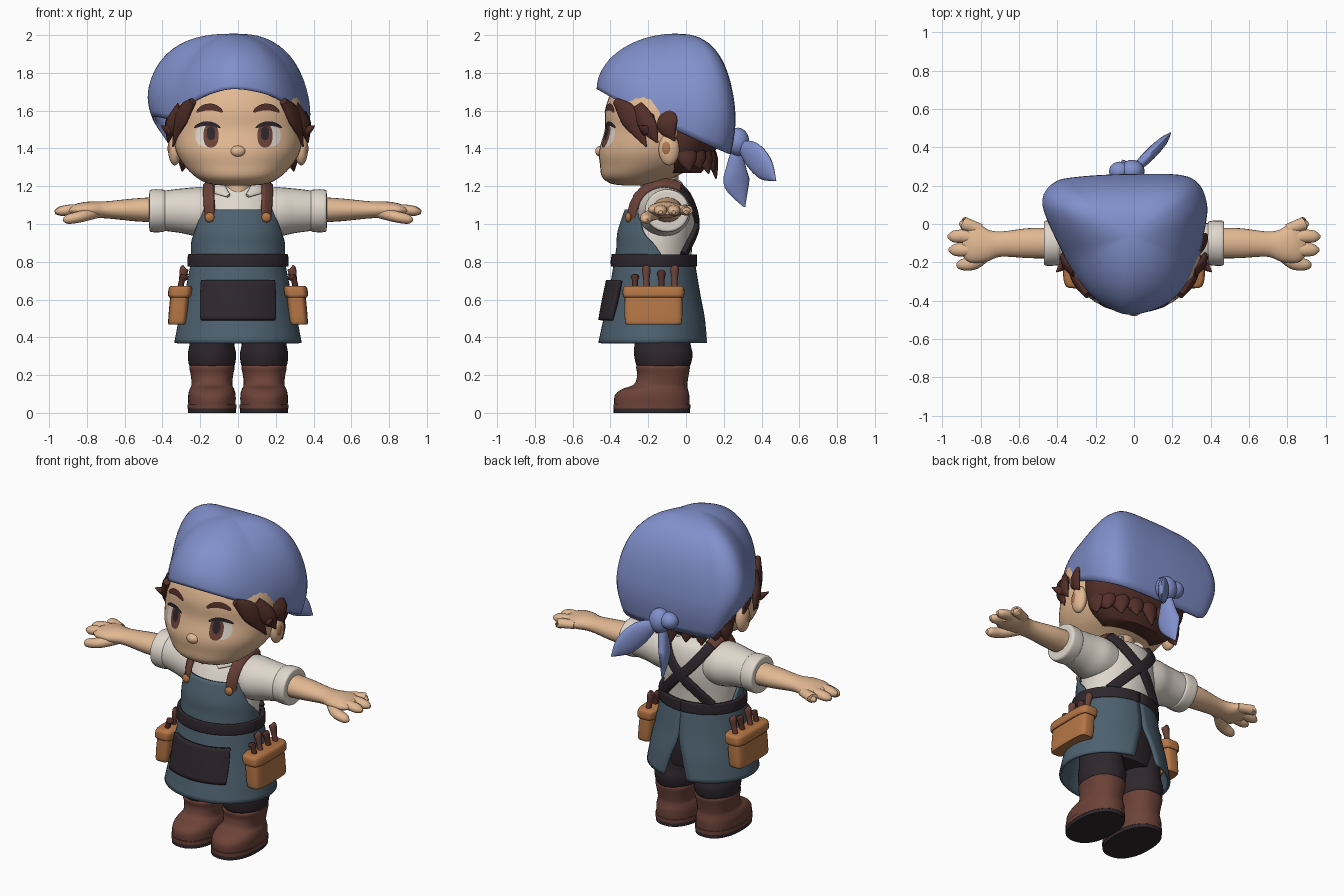
import bpy, bmesh, math
from mathutils import Vector
from mathutils.bvhtree import BVHTree

if "Cube" in bpy.data.objects:
    bpy.data.objects.remove(bpy.data.objects["Cube"])


def material(name, *rgb):
    m = bpy.data.materials.new(name)
    m.use_nodes = True
    m.diffuse_color = (*rgb, 1)
    m.node_tree.nodes["Principled BSDF"].inputs["Base Color"].default_value = (*rgb, 1)
    return m


SKIN = material("skin", .76, .48, .29)
BLUSH = material("skin_shadow", .45, .2, .09)
HAIR = material("brown_hair", .085, .028, .022)
SCARF = material("blue_cloth", .22, .28, .6)
SHIRT = material("cream_cloth", .74, .68, .61)
APRON = material("slate_cloth", .075, .12, .16)
DARK = material("charcoal_cloth", .028, .02, .026)
BOOT = material("red_brown_leather", .15, .055, .04)
TAN = material("tan_leather", .46, .18, .06)
SIDES = (("left", 1), ("right", -1))


def smooth(rows, k=4, closed=False):
    """Catmull-Rom resampling of tuples."""
    n, out = len(rows), []
    pick = (lambda i: rows[i % n]) if closed else (lambda i: rows[max(0, min(n - 1, i))])
    for i in range(n if closed else n - 1):
        a, b, c, d = (pick(i + j) for j in (-1, 0, 1, 2))
        for j in range(k):
            t = j / k
            out.append(tuple(q + t * (r - p) / 2 + t * t * (2 * p - 5 * q + 4 * r - s) / 2
                             + t ** 3 * (3 * q - p - 3 * r + s) / 2
                             for p, q, r, s in zip(a, b, c, d)))
    return out if closed else out + [tuple(rows[-1])]


def finish(name, bm, mat, thick=0):
    bmesh.ops.recalc_face_normals(bm, faces=bm.faces)
    me = bpy.data.meshes.new(name)
    bm.to_mesh(me)
    bm.free()
    me.materials.append(mat)
    ob = bpy.data.objects.new(name, me)
    bpy.context.collection.objects.link(ob)
    bpy.ops.object.select_all(action="DESELECT")
    ob.select_set(True)
    bpy.context.view_layer.objects.active = ob
    bpy.ops.object.shade_smooth_by_angle(angle=math.radians(45))
    if thick:
        mod = ob.modifiers.new("thickness", "SOLIDIFY")
        mod.thickness, mod.offset = thick, 0
    return ob


def skin_rows(name, rows, mat, ring=True, caps=(True, True), thick=0):
    """Joins rows of points into a surface."""
    bm = bmesh.new()
    vs = [[bm.verts.new(p) for p in row] for row in rows]
    n = len(vs[0])
    for a, b in zip(vs, vs[1:]):
        for i in range(n if ring else n - 1):
            j = (i + 1) % n
            bm.faces.new((a[i], a[j], b[j], b[i]))
    for use, row in zip(caps, (vs[0], vs[-1])):
        if use:
            bm.faces.new(row)
    return finish(name, bm, mat, thick)


def oval(a, power=2):
    f = lambda v: math.copysign(abs(v) ** (2 / power), v)
    return f(math.cos(a)), f(math.sin(a))


def loft(name, rings, mat, power=2, n=40):
    """Rings of (z, cx, cy, rx, ry)."""
    rows = []
    for z, cx, cy, rx, ry in smooth(rings):
        pts = (oval(2 * math.pi * i / n, power) for i in range(n))
        rows.append([(cx + rx * u, cy + ry * v, z) for u, v in pts])
    return skin_rows(name, rows, mat)


def wrap(name, rings, mat, thick=.015, n=48):
    """Open sheet of rings (z, cy, rx, ry, half angle measured from the front)."""
    rows = []
    for z, cy, rx, ry, half in smooth(rings):
        angles = (math.radians(half) * (2 * i / n - 1) for i in range(n + 1))
        rows.append([(rx * math.sin(a), cy - ry * math.cos(a), z) for a in angles])
    return skin_rows(name, rows, mat, False, (False, False), thick)


def sweep(name, pts, mat, up=(0, 0, 1), centre=None, power=2, n=16):
    """Path of (x, y, z, half width, half height); height points up or away from centre."""
    path, rows = smooth(pts, 5), []
    for i, (x, y, z, w, h) in enumerate(path):
        p = Vector((x, y, z))
        t = Vector(path[min(i + 1, len(path) - 1)][:3]) - Vector(path[max(i - 1, 0)][:3])
        side = t.cross(p - Vector(centre) if centre else Vector(up)).normalized()
        out = side.cross(t).normalized()
        sect = (oval(2 * math.pi * j / n, power) for j in range(n))
        rows.append([p + side * w * u + out * h * v for u, v in sect])
    return skin_rows(name, rows, mat)


def ball(name, loc, size, mat):
    bm = bmesh.new()
    bmesh.ops.create_uvsphere(bm, u_segments=24, v_segments=14, radius=1)
    bmesh.ops.scale(bm, vec=size, verts=bm.verts)
    bmesh.ops.translate(bm, vec=loc, verts=bm.verts)
    return finish(name, bm, mat)


# Head, nose and neck
head = loft("head", [(1.205, 0, -.25, .09, .09), (1.215, 0, -.26, .16, .14), (1.25, 0, -.25, .225, .195),
                     (1.31, 0, -.2, .285, .255), (1.39, 0, -.17, .33, .29), (1.5, 0, -.15, .345, .28),
                     (1.62, 0, -.14, .34, .285), (1.75, 0, -.12, .28, .24), (1.85, 0, -.1, .12, .1)], SKIN, 2.15)
ball("nose", (0, -.45, 1.385), (.04, .03, .03), SKIN)
loft("neck", [(1.1, 0, -.14, .08, .1), (1.18, 0, -.14, .08, .1), (1.26, 0, -.14, .09, .1)], SKIN)

# Painted face details laid on the head
bm = bmesh.new()
bm.from_mesh(head.data)
face_tree = BVHTree.FromBMesh(bm)
bm.free()


def decal(name, cx, cz, w, h, mat, lift, arch=0):
    rows = []
    for r in (1, .75, .5, .25, .02):
        row = []
        for i in range(28):
            u, v = (r * c for c in oval(2 * math.pi * i / 28, 2.4))
            x, z = cx + u * w, cz + v * h - arch * u * u
            hit = face_tree.ray_cast(Vector((x, -2, z)), Vector((0, 1, 0)))[0]
            row.append((x, hit.y - lift, z))
        rows.append(row)
    return skin_rows(name, rows, mat, caps=(False, True))


for side, s in SIDES:
    decal(side + "_eye_white", s * .168, 1.468, .058, .058, SHIRT, .003)
    decal(side + "_iris", s * .143, 1.468, .04, .063, BOOT, .005)
    decal(side + "_pupil", s * .143, 1.48, .022, .036, DARK, .007)
    decal(side + "_lash", s * .163, 1.532, .07, .012, DARK, .008, .022)
    decal(side + "_brow", s * .15, 1.62, .07, .018, HAIR, .008, .025)
    ball(side + "_ear", (s * .335, -.09, 1.395), (.035, .055, .085), SKIN)
    ball(side + "_inner_ear", (s * .352, -.1, 1.4), (.021, .03, .045), BLUSH)
    # Side locks
    locks = [[(.24, -.37, 1.65, .02, .02), (.3, -.29, 1.56, .06, .025), (.345, -.21, 1.41, .004, .004)],
             [(.3, -.26, 1.62, .04, .02), (.355, -.2, 1.52, .05, .025), (.37, -.15, 1.43, .004, .004)],
             [(.32, -.2, 1.58, .04, .02), (.36, -.21, 1.5, .035, .025), (.405, -.25, 1.52, .003, .003)],
             [(.33, -.1, 1.6, .05, .02), (.355, -.1, 1.52, .06, .025), (.36, -.06, 1.44, .004, .004)]]
    for i, lock in enumerate(locks):
        sweep(f"{side}_lock_{i}", [(s * x, *rest) for x, *rest in lock], HAIR, (s, -.4, 0))

# Back hair with pointed ends
loft("back_hair", [(1.27, 0, -.02, .2, .1), (1.34, 0, -.02, .29, .15), (1.46, 0, 0, .335, .185),
                   (1.6, 0, 0, .33, .2)], HAIR)
for i in range(9):
    a = math.pi * (i + .5) / 9
    c, q = math.cos(a), math.sin(a)
    low = 1.24 + .02 * (i % 2) + .04 * abs(c)
    sweep(f"hair_tip_{i}", [(.28 * c, .13 * q - .02, 1.42, .05, .03), (.29 * c, .16 * q - .02, 1.34, .05, .03),
                            (.3 * c, .17 * q - .01, low, .004, .004)], HAIR, (c, q, 0))

# Head scarf: lopsided outline rising to a rounded crown
outline = smooth([(0, -.465), (.18, -.4), (.3, -.25), (.365, -.05), (.38, .12), (.29, .245), (0, .26), (-.3, .245),
                  (-.43, .21), (-.48, .1), (-.38, -.13), (-.25, -.33), (-.13, -.43)], 5, True)
rows = []
for i in range(25):
    level = math.sin(math.pi / 2 * min(i / 24, .995))
    row = []
    for x, y in outline:
        rim = 1.475 - .44 * y + .16 * y * y + max(0, -x - .36) * 1.1
        back = max(0, min(1, (y + .2) / .4))
        n = 1.95 + .75 * back
        r = (1 - level ** n) ** (1 / n) * (1 - .1 * back * max(0, 1 - level / .4) ** 2)
        row.append((-.02 + (x + .02) * r, -.06 + (y + .06) * r, rim + (2 - rim) * level))
    rows.append(row)
skin_rows("head_scarf", rows, SCARF, caps=(False, True), thick=.015)
ball("scarf_knot", (-.01, .275, 1.435), (.065, .06, .075), SCARF)
ball("scarf_knot_fold", (-.075, .275, 1.45), (.055, .05, .05), SCARF)
sweep("scarf_tail_long", [(0, .28, 1.42, .02, .02), (.07, .35, 1.37, .07, .03), (.14, .42, 1.29, .065, .025),
                          (.19, .475, 1.23, .004, .004)], SCARF, (1, -1, 0))
sweep("scarf_tail_low", [(-.02, .27, 1.42, .02, .02), (-.03, .265, 1.3, .055, .03), (-.04, .27, 1.21, .07, .025),
                         (-.05, .31, 1.09, .004, .004)], SCARF, (1, .3, 0))

# Shirt and hips
loft("shirt_body", [(.78, 0, -.165, .225, .19), (.9, 0, -.155, .23, .19), (1, 0, -.14, .225, .19),
                    (1.1, 0, -.12, .215, .165), (1.17, 0, -.11, .19, .13), (1.205, 0, -.12, .11, .095)], SHIRT)
loft("trouser_hips", [(.4, 0, -.14, .23, .16), (.55, 0, -.15, .225, .19), (.78, 0, -.16, .21, .18)], DARK)

# Apron with a slit at the back, bib, belt and front pocket
wrap("apron_skirt", [(.37, -.172, .33, .285, 166), (.5, -.167, .305, .262, 172), (.62, -.167, .277, .237, 179),
                     (.79, -.167, .243, .208, 180)], APRON)
wrap("apron_bib", [(.8, -.165, .24, .207, 105), (.88, -.158, .242, .203, 90), (.96, -.15, .24, .205, 68),
                   (1.075, -.13, .228, .187, 53)], APRON)
wrap("belt", [(.775, -.17, .255, .215, 180), (.805, -.17, .256, .216, 180), (.838, -.168, .252, .213, 180)], DARK, .025)
wrap("front_pocket", [(.49, -.172, .318, .278, 37), (.6, -.172, .295, .258, 41), (.7, -.172, .275, .237, 43)],
     DARK, .03)

for side, s in SIDES:
    def across(pts):
        return [(s * x, *rest) for x, *rest in pts]

    # Collar and straps, crossed at the back
    mid = (0, -.13, 1.0)
    sweep(side + "_collar", across([(.06, -.03, 1.215, .03, .014), (.11, -.12, 1.215, .035, .014),
                                    (.105, -.21, 1.19, .04, .014), (.05, -.275, 1.15, .012, .008)]), SHIRT, centre=mid)
    sweep(side + "_front_strap", across([(.15, -.285, 1.01, .032, .014), (.152, -.272, 1.1, .032, .014),
                                         (.155, -.215, 1.18, .032, .014), (.155, -.12, 1.215, .032, .014),
                                         (.15, -.03, 1.195, .032, .014)]), BOOT, centre=mid, power=5)
    sweep(side + "_back_strap", across([(.15, -.04, 1.198, .03, .014), (.12, .012, 1.14, .03, .014),
                                        (.05, .05, 1.05, .03, .014), (-.04, .052, .97, .03, .014),
                                        (-.17, -.015, .83, .03, .014)]), DARK, centre=mid, power=5)
    ball(side + "_strap_button", (s * .15, -.305, 1.035), (.026, .016, .026), TAN)

    # Sleeve, cuff, forearm and hand
    sweep(side + "_sleeve", across([(.08, -.11, 1.06, .12, .12), (.2, -.115, 1.065, .14, .13),
                                    (.3, -.11, 1.07, .12, .118), (.4, -.1, 1.07, .105, .105)]), SHIRT, n=28)
    sweep(side + "_cuff", across([(.385, -.1, 1.07, .095, .095), (.39, -.1, 1.07, .113, .11),
                                  (.43, -.1, 1.07, .118, .114), (.465, -.1, 1.07, .115, .11),
                                  (.47, -.1, 1.07, .09, .09)]), SHIRT, n=28)
    sweep(side + "_forearm", across([(.42, -.1, 1.075, .08, .068), (.55, -.1, 1.075, .078, .06),
                                     (.7, -.105, 1.075, .066, .045), (.78, -.11, 1.075, .09, .044),
                                     (.84, -.1, 1.075, .1, .036), (.89, -.09, 1.07, .07, .02)]), SKIN, n=24)
    for i, (y, tip) in enumerate([(.0, .91), (-.065, .97), (-.135, .965)]):
        sweep(f"{side}_finger_{i}", across([(.8, y * .8 - .03, 1.075, .03, .025), (.88, y, 1.075, .034, .028),
                                            (tip - .03, y, 1.068, .031, .025), (tip, y, 1.062, .01, .01)]), SKIN)
    sweep(side + "_thumb", across([(.75, -.14, 1.06, .03, .03), (.83, -.2, 1.04, .036, .03),
                                   (.9, -.212, 1.025, .028, .025), (.925, -.21, 1.02, .008, .008)]), SKIN)

    # Trouser leg, boot and sole
    x = s * .138
    loft(side + "_trouser_leg", [(.235, x, -.12, .1, .12), (.25, x, -.12, .12, .142), (.31, x, -.12, .128, .155),
                                 (.37, x, -.125, .118, .148), (.5, x, -.13, .115, .14)], DARK)
    loft(side + "_boot", [(.02, x, -.18, .124, .198), (.09, x, -.18, .126, .198), (.125, x, -.165, .118, .175),
                          (.15, x, -.135, .108, .142), (.2, x, -.122, .112, .136), (.245, x, -.122, .12, .142),
                          (.255, x, -.122, .1, .12)], BOOT, 2.3)
    loft(side + "_welt", [(.022, x, -.181, .13, .204), (.045, x, -.181, .13, .204)], BOOT, 2.3)
    loft(side + "_sole", [(0, x, -.181, .128, .202), (.022, x, -.181, .128, .202)], DARK, 2.3)

    # Tool pouch with rolled rim and handles
    loft(side + "_pouch", [(.47, s * .322, -.172, .04, .14), (.485, s * .32, -.172, .05, .152),
                           (.62, s * .308, -.172, .05, .152), (.66, s * .303, -.172, .045, .145)], TAN, 4.5)
    loft(side + "_pouch_rim", [(.612, s * .309, -.172, .055, .157), (.625, s * .308, -.172, .063, .163),
                               (.66, s * .304, -.172, .062, .162), (.672, s * .302, -.172, .052, .152)], TAN, 4.5)
    for i, (y, top) in enumerate([(-.27, .73), (-.21, .77), (-.13, .75), (-.06, .77)]):
        sweep(f"{side}_tool_{i}", across([(.31, y, .64, .016, .016), (.297, y, .7, .016, .016),
                                          (.285, y, top - .01, .023, .023), (.28, y, top, .014, .014)]),
              BOOT if i % 2 else HAIR, (0, 1, 0), n=12)
